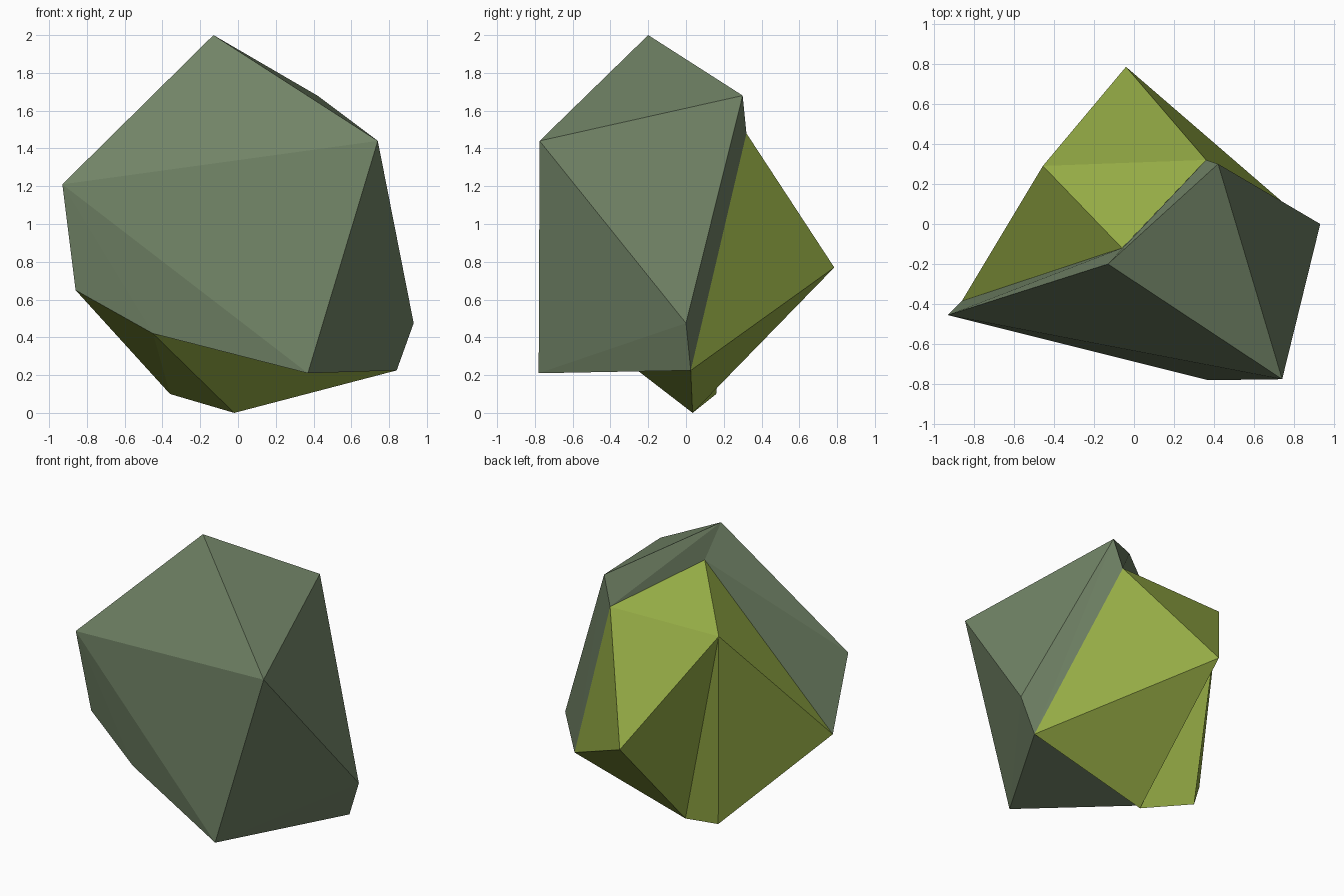
import bpy
import bmesh

# Remove the default cube only
cube = bpy.data.objects.get("Cube")
if cube:
    bpy.data.objects.remove(cube, do_unlink=True)


def make_material(name, colour):
    mat = bpy.data.materials.new(name)
    mat.use_nodes = True
    mat.diffuse_color = (*colour, 1.0)
    mat.node_tree.nodes["Principled BSDF"].inputs["Base Color"].default_value = (*colour, 1.0)
    return mat


grey_green = make_material("grey_green_stone", (0.165, 0.227, 0.133))
olive_green = make_material("olive_green_moss", (0.30, 0.41, 0.06))

# Corners of the stone shell, named by letter
corners = {
    "A": (-0.13, -0.20, 2.00),   # peak
    "B": (-0.93, -0.455, 1.21),
    "C": (0.74, -0.775, 1.44),
    "D": (0.37, -0.78, 0.21),
    "E": (0.93, 0.00, 0.475),
    "F": (0.42, 0.30, 1.68),
    # Seam between stone and moss
    "G": (-0.86, -0.385, 0.65),
    "H": (0.84, 0.025, 0.225),
    "K": (-0.45, -0.51, 0.42),
    "P": (0.36, 0.32, 1.48),
    "Q": (-0.06, -0.12, 1.75),
    # Moss corners
    "R": (-0.455, 0.29, 1.48),
    "S": (-0.04, 0.785, 0.77),
    "M": (-0.02, 0.035, 0.00),   # lowest point
    "N": (-0.36, 0.16, 0.10),
}

# Each facet is spelled by its corner letters
stone_facets = "ABC ACF CEF CDE BCD BGK BKD DEH DHK EFH FHP ABQ BGQ AQP APF"
moss_facets = "PQR PRS PSH SHM RSM RMN RNG RGQ HMK KMN KNG"

# Faceted boulder: one closed shell, coloured by facet group
bm = bmesh.new()
verts = {letter: bm.verts.new(place) for letter, place in corners.items()}
for slot, facets in enumerate((stone_facets, moss_facets)):
    for facet in facets.split():
        face = bm.faces.new([verts[letter] for letter in facet])
        face.material_index = slot
        face.smooth = False
bmesh.ops.recalc_face_normals(bm, faces=bm.faces[:])

mesh = bpy.data.meshes.new("faceted_boulder")
bm.to_mesh(mesh)
bm.free()
mesh.materials.append(grey_green)
mesh.materials.append(olive_green)
boulder = bpy.data.objects.new("faceted_boulder", mesh)
bpy.context.scene.collection.objects.link(boulder)
